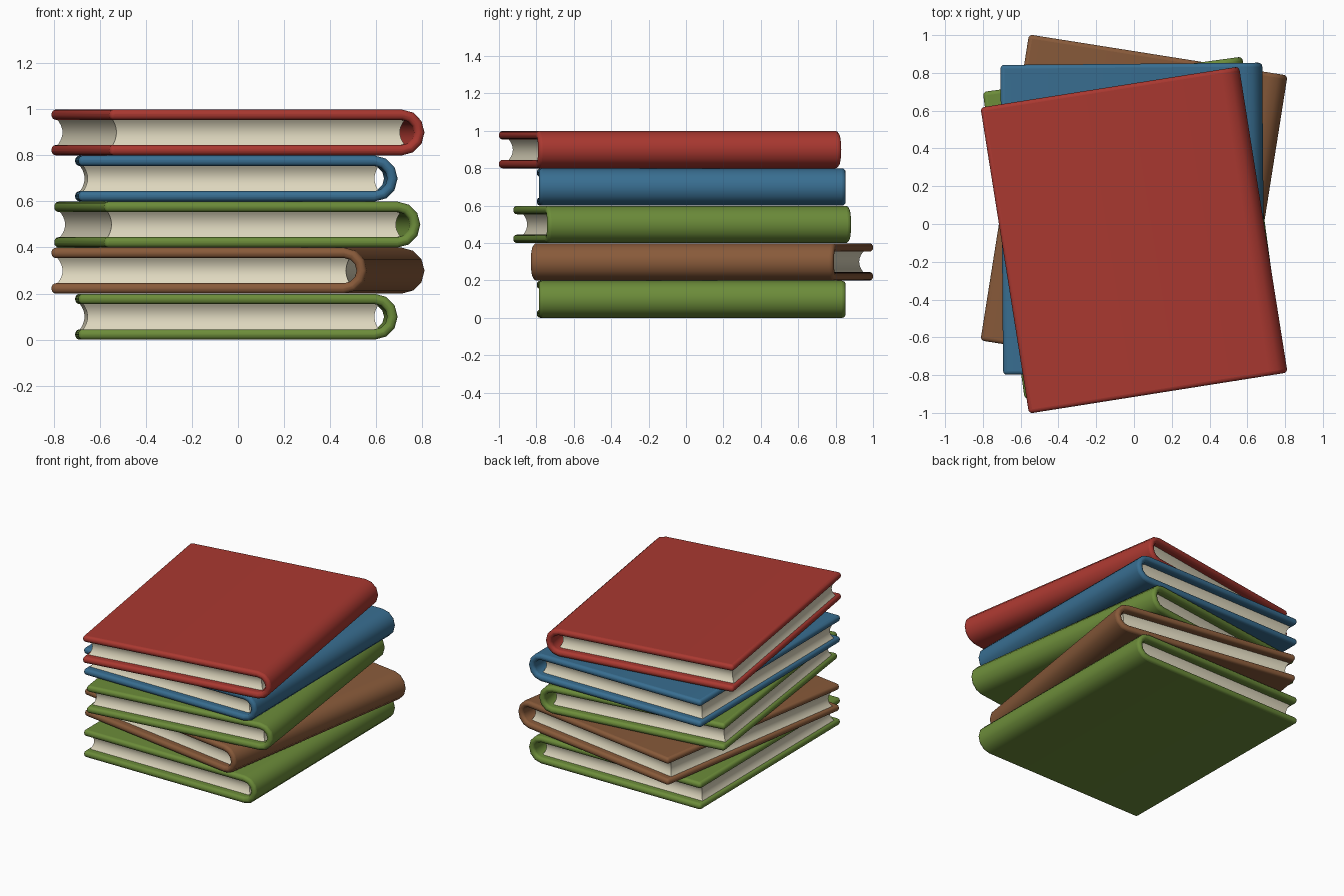
import bpy, bmesh, math

default = bpy.data.objects.get("Cube")
if default:
    bpy.data.objects.remove(default, do_unlink=True)

HALF_W, HALF_D = 0.693, 0.82      # cover half width (spine on +x) and half depth
HEIGHT, PITCH = 0.199, 0.2        # book thickness and stacking step
BOARD = 0.045                     # cover board thickness
ROUND = 0.02                      # softened cover edges
SPINE_STEPS = 6


def material(name, rgb):
    mat = bpy.data.materials.new(name)
    mat.use_nodes = True
    color = (*rgb, 1.0)
    mat.diffuse_color = color
    bsdf = next(n for n in mat.node_tree.nodes if n.type == 'BSDF_PRINCIPLED')
    bsdf.inputs["Base Color"].default_value = color
    bsdf.inputs["Roughness"].default_value = 0.7
    return mat


def finish(bm, name, mat, angle):
    bmesh.ops.recalc_face_normals(bm, faces=bm.faces)
    mesh = bpy.data.meshes.new(name)
    bm.to_mesh(mesh)
    bm.free()
    mesh.materials.append(mat)
    obj = bpy.data.objects.new(name, mesh)
    bpy.context.collection.objects.link(obj)
    bpy.ops.object.select_all(action='DESELECT')
    obj.select_set(True)
    bpy.context.view_layer.objects.active = obj
    bpy.ops.object.shade_smooth_by_angle(angle=math.radians(angle))
    return obj


def spine_arc(radius):
    """Half circle in x-z, from the bottom board round to the top board."""
    cx, cz = HALF_W - HEIGHT / 2, HEIGHT / 2
    angles = [math.pi * (i / SPINE_STEPS - 0.5) for i in range(SPINE_STEPS + 1)]
    return [(cx + radius * math.cos(a), cz + radius * math.sin(a)) for a in angles]


def make_cover(name, mat):
    # C-shaped profile: both boards joined by the rounded spine
    outer = spine_arc(HEIGHT / 2)
    inner = spine_arc(HEIGHT / 2 - BOARD)[::-1]
    profile = ([(-HALF_W, 0)] + outer + [(-HALF_W, HEIGHT), (-HALF_W, HEIGHT - BOARD)]
               + inner + [(-HALF_W, BOARD)])
    bm = bmesh.new()
    face = bm.faces.new([bm.verts.new((x, -HALF_D, z)) for x, z in profile])
    out = bmesh.ops.extrude_face_region(bm, geom=[face])
    verts = [v for v in out["geom"] if isinstance(v, bmesh.types.BMVert)]
    bmesh.ops.translate(bm, verts=verts, vec=(0, 2 * HALF_D, 0))
    obj = finish(bm, name, mat, 50)
    bevel = obj.modifiers.new("soft_edges", 'BEVEL')
    bevel.width = ROUND
    bevel.segments = 4
    bevel.limit_method = 'ANGLE'
    bevel.angle_limit = math.radians(45)
    return obj


def make_pages(name, mat):
    # Page block whose four sides curve inward at mid height
    left, right, depth, dip, steps = -0.675, 0.615, 0.77, 0.022, 10
    z0, z1 = BOARD - 0.004, HEIGHT - BOARD + 0.004
    bm = bmesh.new()
    rings = []
    for i in range(steps + 1):
        t = 2 * i / steps - 1
        d = dip * (1 - t * t)
        z = z0 + (z1 - z0) * i / steps
        corners = [(left + d, -depth + d), (right - d, -depth + d),
                   (right - d, depth - d), (left + d, depth - d)]
        rings.append([bm.verts.new((x, y, z)) for x, y in corners])
    for low, high in zip(rings, rings[1:]):
        for k in range(4):
            n = (k + 1) % 4
            bm.faces.new((low[k], low[n], high[n], high[k]))
    bm.faces.new(rings[0][::-1])
    bm.faces.new(rings[-1])
    return finish(bm, name, mat, 40)


green = material("green_cloth", (0.150, 0.262, 0.042))
brown = material("brown_cloth", (0.246, 0.102, 0.042))
blue = material("blue_cloth", (0.040, 0.156, 0.283))
red = material("red_cloth", (0.402, 0.040, 0.030))
paper = material("cream_paper", (0.73, 0.68, 0.515))

# Stack from the bottom up: name, cloth, x, y, turn in degrees
books = [
    ("bottom_green_book", green, -0.007, 0.028, 0.5),
    ("brown_book", brown, 0.0, 0.085, -9.0),
    ("middle_green_book", green, -0.003, -0.02, 7.75),
    ("blue_book", blue, -0.007, 0.028, 0.5),
    ("red_book", red, 0.0, -0.085, 9.0),
]

for level, (name, cloth, x, y, turn) in enumerate(books):
    for part in (make_cover(name + "_cover", cloth), make_pages(name + "_pages", paper)):
        part.location = (x, y, level * PITCH)
        part.rotation_euler.z = math.radians(turn)
